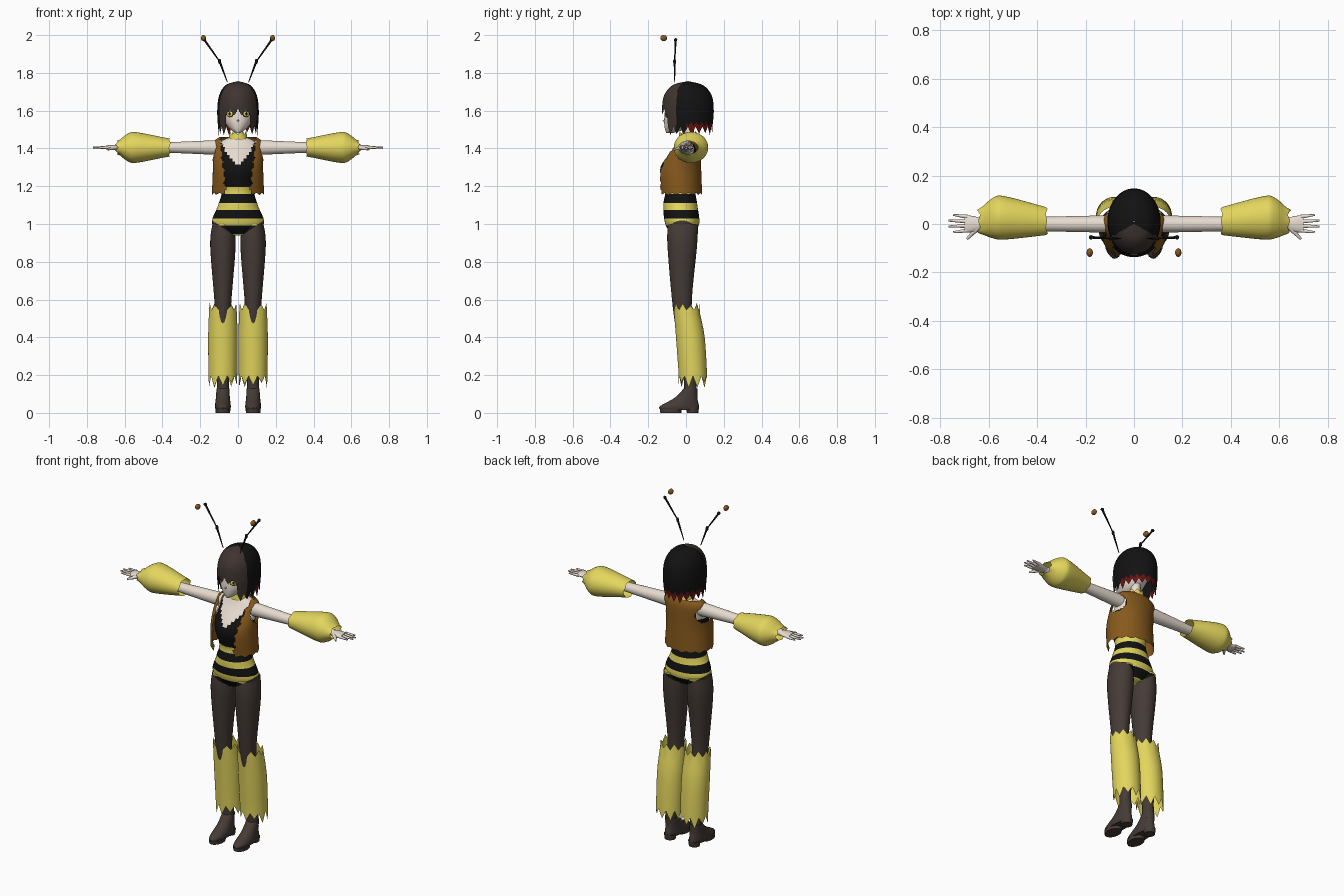
import bpy, bmesh, math, random
from mathutils import Vector, Matrix

random.seed(4)
cube = bpy.data.objects.get("Cube")
if cube:
    bpy.data.objects.remove(cube)


def material(name, red, green, blue):
    mat = bpy.data.materials.new(name)
    mat.use_nodes = True
    mat.diffuse_color = (red, green, blue, 1)
    shader = next(node for node in mat.node_tree.nodes if node.type == 'BSDF_PRINCIPLED')
    shader.inputs["Base Color"].default_value = mat.diffuse_color
    return mat


skin = material("pale skin", .84, .75, .66)
black = material("black", .006, .006, .006)
yellow = material("bee yellow", .77, .67, .11)
tights = material("dark brown tights", .06, .044, .037)
brown_hair = material("dark brown hair", .05, .035, .03)
vest_brown = material("vest brown", .24, .1, .012)
dark_red = material("dark red tips", .13, .006, .006)
palette = [skin, black, yellow, tights, brown_hair, vest_brown, dark_red]


def finish(mesh, name, paint):
    """Turn the bmesh into a smooth object; paint is a material or a rule giving one."""
    bmesh.ops.recalc_face_normals(mesh, faces=mesh.faces)
    for face in mesh.faces:
        mat = paint(face.calc_center_median()) if callable(paint) else paint
        face.material_index = palette.index(mat)
    data = bpy.data.meshes.new(name)
    mesh.to_mesh(data)
    mesh.free()
    for mat in palette:
        data.materials.append(mat)
    data.shade_smooth()
    data.set_sharp_from_angle(angle=math.radians(50))
    bpy.context.collection.objects.link(bpy.data.objects.new(name, data))


def smooth_rings(rings, steps):
    """Catmull-Rom interpolation between the given cross-sections."""
    points = [Vector(ring) for ring in rings]
    points = [points[0]] + points + [points[-1]]
    for before, start, end, after in zip(points, points[1:], points[2:], points[3:]):
        leave, arrive = (end - before) / 2, (after - start) / 2
        for step in range(steps):
            t = step / steps
            blend = t * t * (3 - 2 * t)
            yield (start.lerp(end, blend) + leave * t * (1 - t) ** 2 - arrive * t * t * (1 - t))
    yield points[-1]


def loft(name, rings, paint, centre=0, along_x=False, side=1, sides=32, steps=4, caps=True,
         tear_start=0, tear_end=0, tooth=6, cuts=(), drop=None):
    """Skin elliptical rings (height, middle y, two radii); tears pull teeth out of the ends."""
    mesh = bmesh.new()
    rows = list(smooth_rings(rings, steps))
    loops = []
    for row in rows:
        height, middle, wide, deep = row
        tear = -tear_start if row is rows[0] else tear_end if row is rows[-1] else 0
        teeth = [random.uniform(.5, 1) for _ in range(sides // tooth + 1)]
        loop = []
        for i in range(sides):
            angle = math.tau * i / sides
            level = height + tear * teeth[i // tooth] * (1 - zigzag(i, tooth))
            u, v = math.cos(angle), math.sin(angle)
            if along_x:
                place = (side * level, middle + wide * u, centre + deep * v)
            else:
                place = (side * (centre + wide * u), middle + deep * v, level)
            loop.append(mesh.verts.new(place))
        loops.append(loop)
    for low, high in zip(loops, loops[1:]):
        for i in range(sides):
            mesh.faces.new((low[i - 1], low[i], high[i], high[i - 1]))
    if caps:
        mesh.faces.new(loops[0])
        mesh.faces.new(loops[-1])
    for point, normal in cuts:
        geometry = mesh.verts[:] + mesh.edges[:] + mesh.faces[:]
        bmesh.ops.bisect_plane(mesh, geom=geometry, plane_co=point, plane_no=normal)
    if drop:
        unwanted = [face for face in mesh.faces if drop(face.calc_center_median())]
        bmesh.ops.delete(mesh, geom=unwanted, context='FACES')
    finish(mesh, name, paint)


def rod(name, start, end, start_radius, end_radius, paint):
    start, end = Vector(start), Vector(end)
    turn = (end - start).to_track_quat('Z', 'Y').to_matrix().to_4x4()
    mesh = bmesh.new()
    bmesh.ops.create_cone(mesh, cap_ends=True, segments=10, radius1=start_radius, radius2=end_radius,
                          depth=(end - start).length, matrix=Matrix.Translation((start + end) / 2) @ turn)
    finish(mesh, name, paint)


def ball(name, place, size, paint, turn=0):
    mesh = bmesh.new()
    matrix = Matrix.Translation(place) @ Matrix.Rotation(turn, 4, 'Z') @ Matrix.Diagonal((*size, 1))
    bmesh.ops.create_uvsphere(mesh, u_segments=16, v_segments=10, radius=1, matrix=matrix)
    finish(mesh, name, paint)


def zigzag(value, period):
    return abs(2 * (value / period % 1) - 1)


# Stripes and high leg line, shared by the torso and the legs
crotch, slope = .925, .68
stripe_base, stripe_gap, stripe_width = .992, .083, .037
suit_cuts = [((0, 0, crotch), (-slope * side, 0, 1)) for side in (-1, 1)]
for stripe in range(-1, 3):
    for edge in (0, stripe_width):
        suit_cuts.append(((0, 0, stripe_base + stripe * stripe_gap + edge), (0, 0, 1)))


def suit_paint(c):
    if c.z < crotch + slope * abs(c.x):
        return tights
    striped = c.z < 1.2 and (c.z - stripe_base) % stripe_gap < stripe_width
    return yellow if striped else black


def torso_paint(c):
    scoop = c.y < 0 and c.z > 1.32 + 16 * c.x ** 2
    armpit = abs(c.x) > .095 and c.z > 1.34
    return skin if scoop or armpit or c.z > 1.435 else suit_paint(c)


# Torso and neck
loft("torso", [(.94, -.02, .05, .05), (1, -.02, .137, .09), (1.1, -.03, .105, .09), (1.18, -.03, .086, .08),
               (1.3, -.035, .11, .1), (1.42, .01, .11, .055), (1.47, .01, .034, .034), (1.55, .01, .03, .03)],
     torso_paint, sides=48, steps=8, cuts=suit_cuts)


# Open vest with torn front edges and armholes
def vest_gap(c):
    opening = .056 + .11 * (c.z - 1.16) + .012 * zigzag(c.z, .045)
    armhole = abs(c.x) > .08 and math.hypot(c.y, c.z - 1.385) < .052
    return armhole or (c.y < 0 and abs(c.x) < opening)


loft("vest", [(1.165, -.03, .138, .115), (1.3, -.035, .133, .115), (1.42, 0, .134, .075), (1.46, .01, .1, .05)],
     vest_brown, sides=96, steps=12, caps=False, tear_start=.012, drop=vest_gap)
loft("collar", [(1.45, .01, .05, .05), (1.475, .01, .046, .046)], yellow,
     caps=False, tear_start=.01, tear_end=.02, tooth=4)

# Head and face
loft("head", [(1.483, -.085, .012, .02), (1.51, -.05, .05, .063), (1.56, -.03, .078, .085),
              (1.64, 0, .09, .1), (1.72, 0, .05, .06)], skin)
rod("nose", (0, -.108, 1.55), (0, -.124, 1.545), .008, .001, skin)
ball("mouth", (0, -.108, 1.522), (.011, .003, .002), dark_red)
for side in (-1, 1):
    eye_layers = (("eye_rim", .022, .018, black), ("eye_iris", .018, .014, yellow), ("eye_pupil", .006, .009, black))
    for layer, (part, width, height, paint) in enumerate(eye_layers):
        out = .002 * layer
        ball(part, (side * (.043 + out / 2), -.102 - out, 1.583), (width, .003, height), paint, side * .55)


# Bobbed hair: brown fringe, black back, torn red tips
def hair_paint(c):
    if c.y > 0 and c.z < 1.52 + .02 * zigzag(math.atan2(c.y, c.x), .25):
        return dark_red
    return brown_hair if c.y < -.56 * abs(c.x) else black


def face_gap(c):
    return c.y < 0 and abs(c.x) < .064 and c.z < 1.575 + .035 * zigzag(c.x, .042)


loft("hair", [(1.515, .01, .106, .13), (1.6, .01, .11, .137), (1.68, .01, .1, .126),
              (1.735, .01, .065, .08), (1.756, .01, .002, .002)],
     hair_paint, sides=120, steps=12, caps=False, tear_start=.05, drop=face_gap)

for side in (-1, 1):
    # Antennae with loose bobbles
    root, knee, tip = (side * .056, -.06, 1.75), (side * .097, -.06, 1.86), (side * .178, -.055, 1.975)
    rod("antenna_lower", root, knee, .002, .006, black)
    rod("antenna_upper", knee, tip, .003, .006, black)
    ball("antenna_joint", knee, (.008, .008, .014), black)
    ball("antenna_tip", tip, (.009, .009, .009), black)
    ball("antenna_bobble", (side * .183, -.118, 1.984), (.013, .018, .016), vest_brown)

    # Arm, puffed cuff and hand
    wrist = 1.405
    loft("arm", [(.09, 0, .036, .04), (.36, 0, .03, .028), (.64, 0, .02, .018)],
         skin, centre=wrist, along_x=True, side=side)
    loft("arm_cuff", [(.365, .012, .058, .047), (.53, .025, .089, .08), (.58, .025, .085, .075),
                      (.635, .012, .052, .034)],
         yellow, centre=wrist, along_x=True, side=side, sides=36, caps=False, tear_start=.01, tear_end=.015)
    loft("palm", [(.62, 0, .018, .016), (.66, 0, .032, .014), (.7, 0, .036, .011)],
         skin, centre=wrist, along_x=True, side=side)
    for finger in range(4):
        spread = .019 * finger - .027
        reach = .747 + .02 * min(finger, 3 - finger)
        rod("finger", (side * .69, spread, wrist), (side * reach, spread * 1.25, wrist), .009, .004, skin)
    rod("thumb", (side * .645, -.015, wrist), (side * .69, -.062, 1.395), .013, .005, skin)

    # Leg in dark tights, with the suit's leg line on top
    stance = .08
    loft("leg", [(.09, .025, .032, .034), (.2, .02, .032, .034), (.36, .01, .042, .05), (.56, -.02, .043, .05),
                 (.88, -.02, .067, .078), (1, -.016, .055, .08)],
         suit_paint, centre=stance, side=side, steps=6, cuts=suit_cuts)

    # Torn leg warmer
    loft("leg_warmer", [(.195, .037, .076, .075), (.4, .023, .078, .076), (.545, .003, .073, .067)],
         yellow, centre=stance, side=side, sides=60, caps=False, tear_start=.065, tear_end=.04)

    # Shoe with sole and heel
    loft("shoe", [(.016, -.035, .038, .1), (.035, -.035, .042, .104), (.08, 0, .037, .06), (.13, .025, .034, .036)],
         tights, centre=stance, side=side)
    loft("shoe_sole", [(0, -.08, .038, .056), (.02, -.08, .04, .058)], tights, centre=stance, side=side, steps=1)
    loft("shoe_heel", [(0, .035, .03, .03), (.03, .035, .034, .034)], tights, centre=stance, side=side, steps=1)
